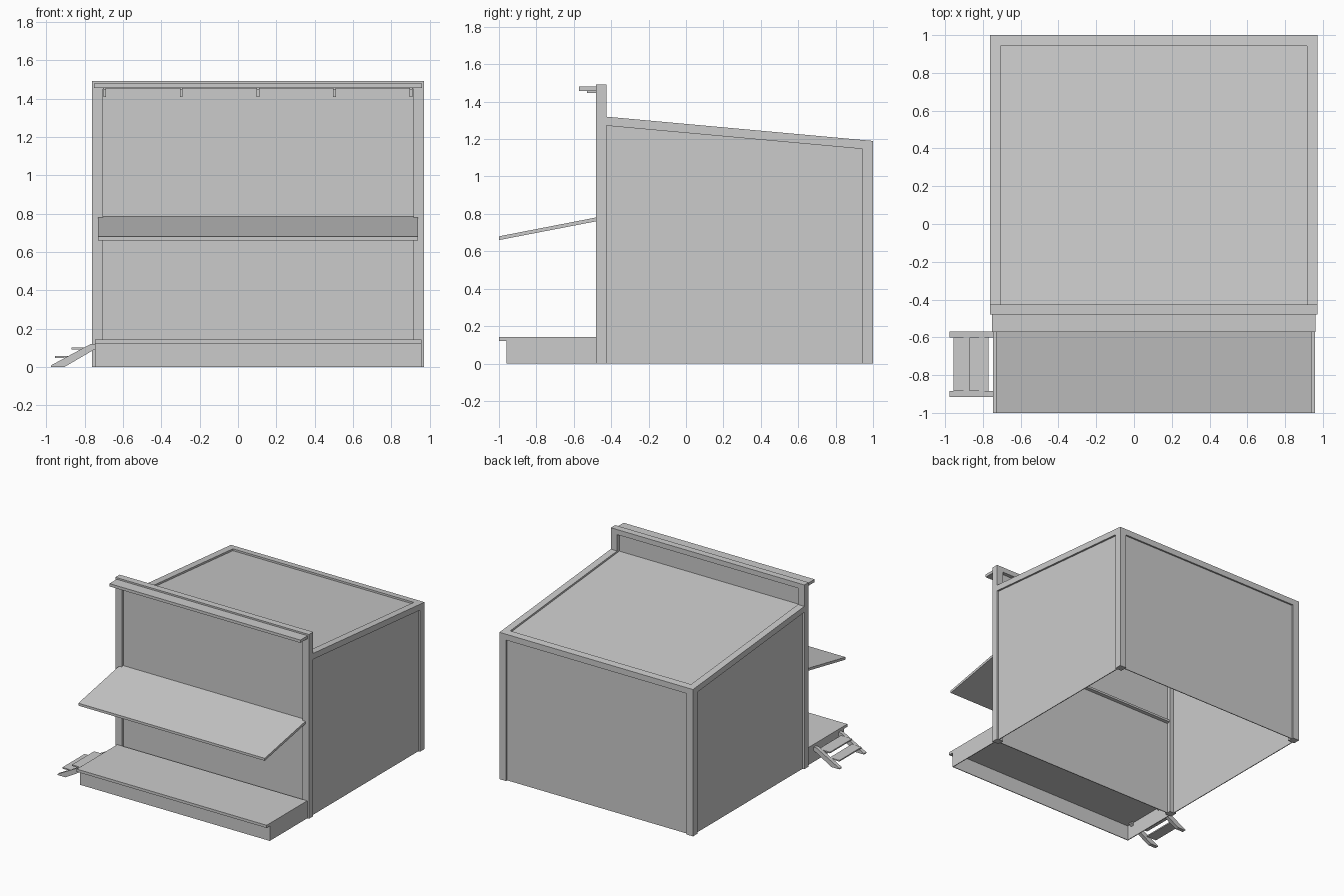
import bpy, bmesh

if "Cube" in bpy.data.objects:
    bpy.data.objects.remove(bpy.data.objects["Cube"])

L, R = -0.763, 0.972          # outer side faces of the hut
F, B = -0.48, 1.0             # outer front and back faces
P = 0.057                     # post width
REC, TH = 0.015, 0.006        # panel recess and thickness


def roof_z(y):
    return 1.32 + (y + 0.43) * (1.19 - 1.32) / 1.43


def prism(name, pts, a, b, axis):
    """Extrude a profile (yz for axis x, xz for axis y) from a to b."""
    bm = bmesh.new()

    def v(p, t):
        return bm.verts.new((t, p[0], p[1]) if axis == 'x' else (p[0], t, p[1]))
    lo = [v(p, a) for p in pts]
    hi = [v(p, b) for p in pts]
    bm.faces.new(lo)
    bm.faces.new(hi[::-1])
    n = len(pts)
    for i in range(n):
        j = (i + 1) % n
        bm.faces.new((lo[j], lo[i], hi[i], hi[j]))
    bmesh.ops.recalc_face_normals(bm, faces=bm.faces)
    me = bpy.data.meshes.new(name)
    bm.to_mesh(me)
    bm.free()
    ob = bpy.data.objects.new(name, me)
    bpy.context.collection.objects.link(ob)
    return ob


def box(name, x0, x1, y0, y1, z0, z1):
    return prism(name, [(y0, z0), (y1, z0), (y1, z1), (y0, z1)], x0, x1, 'x')


# Posts, sloping beams and side panels, one set per side
FB = F + 0.055                # back face of the front frame
BB = B - P                    # inner face of the back frame
for side, x0, x1, px in (("left", L, L + P, L + REC),
                         ("right", R - P, R, R - REC - TH)):
    box(side + "_front_post", x0, x1, F, FB, 0, 1.493)
    prism(side + "_back_post",
          [(BB, 0), (B, 0), (B, roof_z(B)), (BB, roof_z(BB))], x0, x1, 'x')
    prism(side + "_roof_beam",
          [(FB, roof_z(FB) - 0.048), (BB, roof_z(BB) - 0.048),
           (BB, roof_z(BB)), (FB, roof_z(FB))], x0, x1, 'x')
    prism(side + "_wall_panel",
          [(FB, 0), (BB, 0), (BB, roof_z(BB) - 0.04), (FB, roof_z(FB) - 0.04)],
          px, px + TH, 'x')

# Front frame and back frame top beams, with their panels
box("front_top_beam", L + P, R - P, F, FB, 1.452, 1.493)
box("front_wall_panel", L + P, R - P, F + 0.02, F + 0.02 + TH, 0, 1.455)
prism("back_top_beam",
      [(BB, roof_z(BB) - 0.048), (B, roof_z(B) - 0.048), (B, roof_z(B)), (BB, roof_z(BB))],
      L + P, R - P, 'x')
box("back_wall_panel", L + P, R - P, B - REC - TH, B - REC, 0, 1.15)

# Sunken roof panel
y0 = F + 0.024
prism("roof_panel",
      [(y0, roof_z(y0) - REC - TH), (BB, roof_z(BB) - REC - TH),
       (BB, roof_z(BB) - REC), (y0, roof_z(y0) - REC)], L + P, R - P, 'x')

# Cornice shelf and its angle brackets
box("cornice_shelf", -0.752, 0.96, -0.572, F, 1.457, 1.48)
for i in range(5):
    x = -0.695 + i * 0.3995
    prism(f"shelf_bracket_{i + 1}",
          [(-0.53, 1.457), (-0.53, 1.447), (-0.47, 1.447), (-0.47, 1.41),
           (-0.46, 1.41), (-0.46, 1.457)], x - 0.007, x + 0.007, 'x')

# Sloping awning, passing just through the front wall
prism("awning", [(-1.0, 0.66), (-0.43, 0.77), (-0.434, 0.79), (-1.0, 0.68)],
      -0.731, 0.94, 'x')

# Deck with a hollow skirt
DL, DR = -0.746, 0.957
box("deck_top", DL, DR, -1.0, F, 0.12, 0.142)
box("deck_front_skirt", DL, DR, -0.96, -0.954, 0, 0.12)
box("deck_left_skirt", DL, DL + 0.006, -0.954, F, 0, 0.12)
box("deck_right_skirt", DR - 0.006, DR, -0.954, F, 0, 0.12)

# Side steps: two stringers and two treads
for name, a, b in (("front_stringer", -0.915, -0.885), ("back_stringer", -0.6, -0.57)):
    prism(name, [(-0.976, 0), (-0.905, 0), (-0.72, 0.108), (-0.72, 0.119),
                 (-0.77, 0.119), (-0.976, 0.008)], a, b, 'y')
box("lower_tread", -0.955, -0.868, -0.885, -0.6, 0.046, 0.056)
box("upper_tread", -0.87, -0.77, -0.885, -0.6, 0.09, 0.1)
